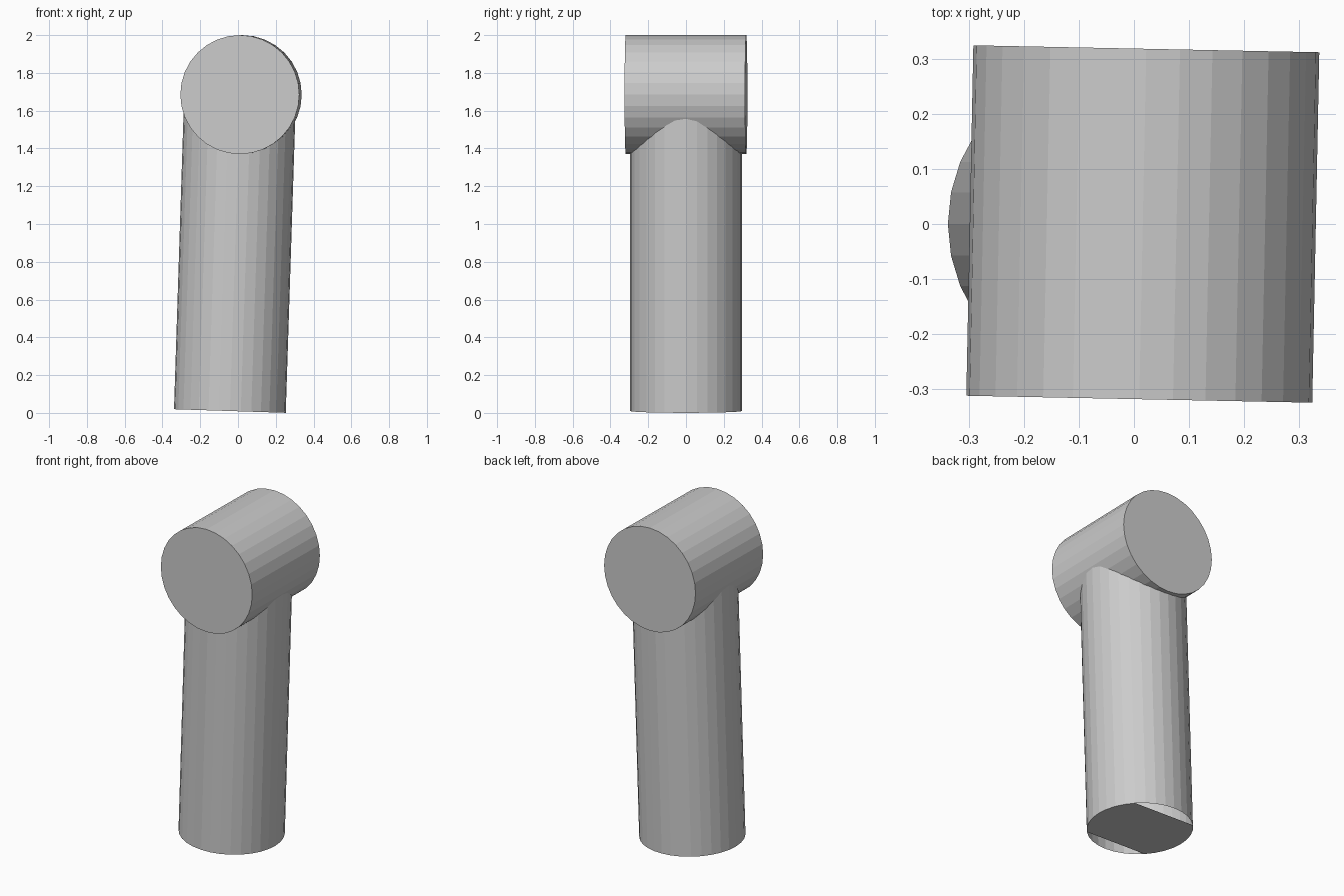
import bpy, bmesh, math
from mathutils import Matrix, Vector

cube = bpy.data.objects.get("Cube")
if cube:
    bpy.data.objects.remove(cube, do_unlink=True)

# Plain grey material
grey = bpy.data.materials.new("plain_grey")
grey.use_nodes = True
colour = (0.6, 0.6, 0.6, 1)
grey.diffuse_color = colour
bsdf = next(n for n in grey.node_tree.nodes if n.type == 'BSDF_PRINCIPLED')
bsdf.inputs["Base Color"].default_value = colour

SIDES = 32


def cylinder(radius, length):
    bm = bmesh.new()
    bmesh.ops.create_cone(bm, cap_ends=True, segments=SIDES,
                          radius1=radius, radius2=radius, depth=length)
    # Turn so that a corner lies on the x axis
    bm.verts.ensure_lookup_table()
    first = bm.verts[0].co
    turn = -math.atan2(first.y, first.x)
    bmesh.ops.rotate(bm, verts=bm.verts, matrix=Matrix.Rotation(turn, 3, 'Z'))
    return bm


def finish(bm, name, matrix):
    bm.transform(matrix)
    mesh = bpy.data.meshes.new(name)
    bm.to_mesh(mesh)
    bm.free()
    mesh.materials.append(grey)
    obj = bpy.data.objects.new(name, mesh)
    bpy.context.collection.objects.link(obj)


# Head: crosswise drum, turned slightly about z
head = cylinder(0.315, 0.638)
finish(head, "head", Matrix.Translation((0.016, 0, 1.685))
       @ Matrix.Rotation(math.radians(-1.15), 4, 'Z')
       @ Matrix.Rotation(math.pi / 2, 4, 'X'))

# Handle: upright tube leaning to +x, its lower cap kept only as a middle strip
radius, length = 0.296, 1.68
handle = cylinder(radius, length)
bmesh.ops.translate(handle, verts=handle.verts, vec=(0, 0, length / 2))
edge = radius * math.sin(math.pi / 4)
for side in (-1, 1):
    caps = [f for f in handle.faces if f.normal.z < -0.9]
    parts = set(caps)
    for f in caps:
        parts.update(f.edges)
        parts.update(f.verts)
    bmesh.ops.bisect_plane(handle, geom=list(parts), dist=0.001,
                           plane_co=Vector((0, side * edge, 0)),
                           plane_no=Vector((0, 1, 0)))
outer = [f for f in handle.faces if f.normal.z < -0.9
         and abs(f.calc_center_median().y) > edge]
bmesh.ops.delete(handle, geom=outer, context='FACES_ONLY')
finish(handle, "handle", Matrix.Translation((-0.043, 0, 0.01))
       @ Matrix.Rotation(math.radians(1.85), 4, 'Y'))
